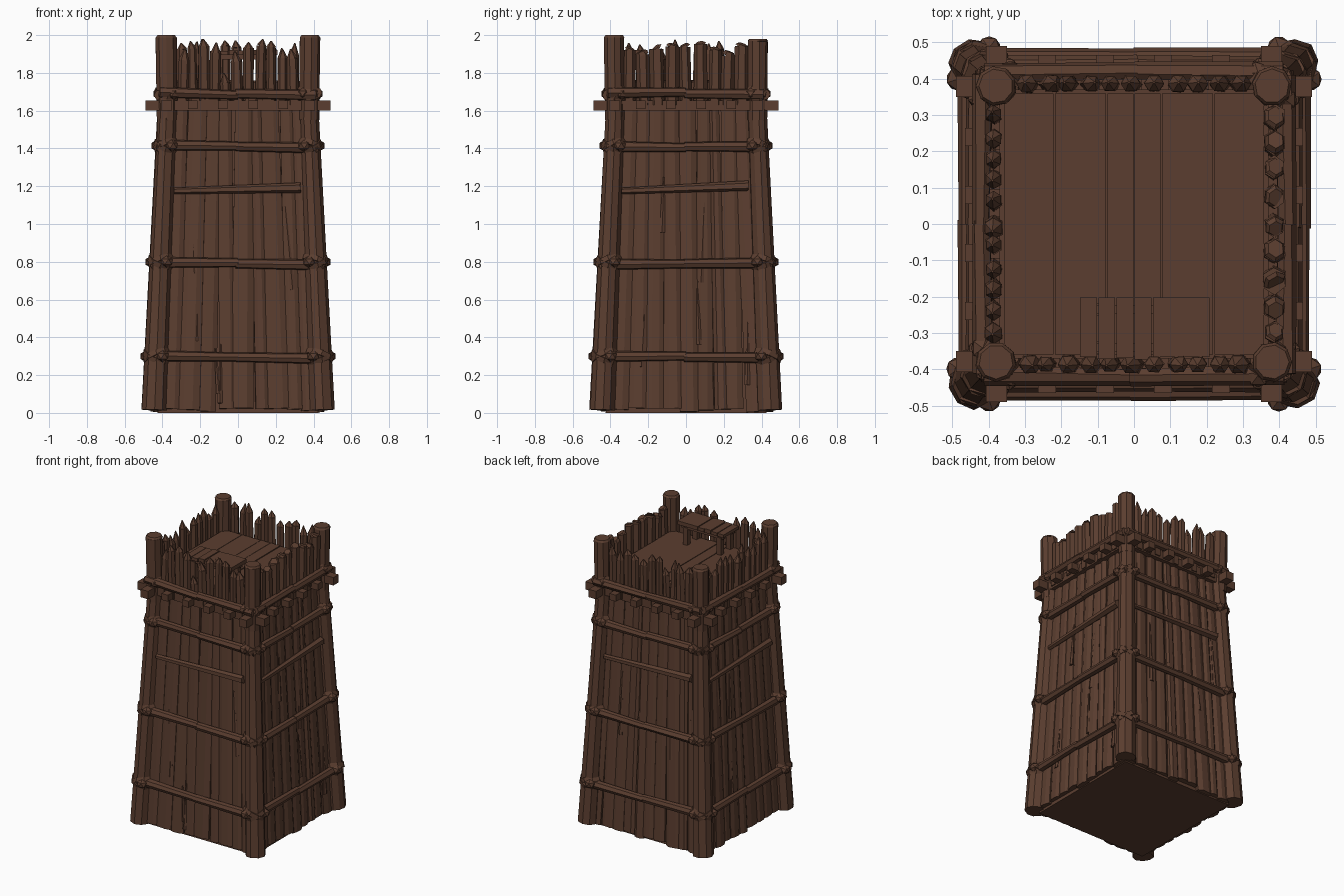
import bpy, bmesh, math, random
from mathutils import Matrix, Vector

random.seed(7)
cube = bpy.data.objects.get("Cube")
if cube:
    bpy.data.objects.remove(cube, do_unlink=True)

wood = bpy.data.materials.new("dark brown wood")
wood.use_nodes = True
colour = (0.105, 0.048, 0.029, 1)
wood.diffuse_color = colour
wood.node_tree.nodes["Principled BSDF"].inputs["Base Color"].default_value = colour

SIDES = [Matrix.Rotation(k * math.pi / 2, 4, 'Z') for k in range(4)]
TOP = 1.62           # where the sloped walls end
rnd = random.uniform


def lerp(a, b, t):
    return a + (b - a) * t


def finish(name, bm):
    mesh = bpy.data.meshes.new(name)
    bmesh.ops.recalc_face_normals(bm, faces=bm.faces)
    bm.to_mesh(mesh)
    bm.free()
    mesh.materials.append(wood)
    obj = bpy.data.objects.new(name, mesh)
    bpy.context.collection.objects.link(obj)
    return obj


def log(bm, frame, p0, p1, r0, r1, n=8, flat=1.0, rough=0.0):
    """Tapered n-sided timber from p0 to p1, optionally flattened in y."""
    p0, p1 = Vector(p0), Vector(p1)
    d = p1 - p0
    turn = Vector((0, 0, 1)).rotation_difference(d).to_matrix().to_4x4()
    m = (frame @ Matrix.Translation((p0 + p1) / 2) @ turn
         @ Matrix.Diagonal((1, flat, 1, 1)) @ Matrix.Rotation(math.pi / n, 4, 'Z'))
    made = bmesh.ops.create_cone(bm, cap_ends=True, segments=n, radius1=r0,
                                 radius2=r1, depth=d.length, matrix=m)
    for v in made["verts"]:
        v.co += Vector((rnd(-1, 1), rnd(-1, 1), 0)) * rough


def box(bm, frame, lo, hi):
    lo, hi = Vector(lo), Vector(hi)
    m = frame @ Matrix.Translation((lo + hi) / 2) @ Matrix.Diagonal((*(hi - lo), 1))
    bmesh.ops.create_cube(bm, size=1, matrix=m)


def post_centre(z):
    return lerp(0.442, 0.372, min(z / TOP, 1))


def post_radius(z):
    return lerp(0.064, 0.05, min(z / TOP, 1))


def wall_face(z):
    return lerp(0.455, 0.385, z / TOP)


# Solid tapered core behind the planks
bm = bmesh.new()
log(bm, Matrix(), (0, 0, 0), (0, 0, 1.7), 0.425 * math.sqrt(2), 0.355 * math.sqrt(2), 4)
finish("tower_core", bm)

# Sloped wall planks
bm = bmesh.new()
for side in SIDES:
    edges = [-1.0]
    while edges[-1] < 0.85:
        edges.append(edges[-1] + rnd(0.15, 0.27))
    edges = [-1 + 2 * (e + 1) / (edges[-1] + 1) for e in edges]
    for a, b in zip(edges, edges[1:]):
        mid, half = (a + b) / 2, (b - a) / 2
        out, lean, z0 = rnd(-0.007, 0.007), rnd(-0.012, 0.012), rnd(0.005, 0.025)
        r0, r1 = half * 0.42 * 1.12, half * 0.35 * 1.12
        log(bm, side, (mid * 0.41 - lean, -wall_face(0) + 0.022 + out, z0),
            (mid * 0.345 + lean, -wall_face(TOP) + 0.022 + out * 0.5, TOP + rnd(0, 0.04)),
            r0, r1, 8, 0.024 / r0, 0.003)
    # Narrow split slats over the seams
    for i in range(5):
        x, z = rnd(-0.33, 0.33), rnd(0.05, 1.0)
        h = rnd(0.2, 0.5)
        log(bm, side, (x, -wall_face(z) + 0.004, z),
            (x * 0.95 + rnd(-0.03, 0.03), -wall_face(z + h) + 0.004, z + h), 0.016, 0.004, 5, 0.7)
finish("wall_planks", bm)

# Corner posts: sloped lower length and straight upper length
bm = bmesh.new()
for k, side in enumerate(SIDES):
    c0, c1 = post_centre(0), post_centre(TOP)
    log(bm, side, (-c0, -c0, 0.015), (-c1, -c1, TOP + 0.05), 0.068, 0.05, 9, 1, 0.004)
    top = 2.0 if k < 2 else 1.98
    log(bm, side, (-0.376, -0.376, 1.55), (-0.38, -0.38, top - 0.012), 0.053, 0.055, 9, 1, 0.003)
    log(bm, side, (-0.38, -0.38, top - 0.012), (-0.38, -0.38, top), 0.055, 0.047, 9)
finish("corner_posts", bm)

# Horizontal rails tied on the outside of the walls
bm = bmesh.new()
for side in SIDES:
    for z in (0.295, 0.79, 1.41, 1.69):
        y = -wall_face(min(z, TOP)) - (0.03 if z > TOP else 0.012)
        x = post_centre(z) + 0.04
        t = rnd(-0.01, 0.01)
        log(bm, side, (-x, y, z - t), (0, y - 0.006, z + rnd(-0.008, 0.008)), 0.03, 0.024, 7, 1, 0.003)
        log(bm, side, (x, y, z + t), (-0.01, y - 0.006, z), 0.03, 0.025, 7, 1, 0.003)
    y = -wall_face(1.18) - 0.006
    log(bm, side, (-0.34, y, 1.175), (0.33, y, 1.19 + rnd(0, 0.015)), 0.017, 0.027, 6, 1, 0.003)
finish("wall_rails", bm)

# Rope lashings: crossed tilted bands and a knot at every corner joint
bm = bmesh.new()
for side in SIDES:
    for z in (0.3, 0.8, 1.415, 1.69):
        c, r = post_centre(z), post_radius(z) + 0.014
        for tilt in (-1, 1):
            axis = Vector((tilt * 0.35, -tilt * 0.35, 1)).normalized() * 0.014
            p = Vector((-c, -c, z))
            log(bm, side, p - axis, p + axis, r, r, 9, 1, 0.003)
        for along in ((1, 0), (0, 1)):
            p = Vector((-c, -c, z)) + Vector((*along, 0)) * 0.03
            p -= Vector((along[1], along[0], 0)) * (r - 0.02)
            m = side @ Matrix.Translation(p) @ Matrix.Diagonal((1, 1, 0.9, 1))
            bmesh.ops.create_icosphere(bm, subdivisions=1, radius=0.036, matrix=m)
finish("rope_lashings", bm)

# Beams crossing at the corners and joist ends below the parapet
bm = bmesh.new()
for side in SIDES:
    box(bm, side, (-0.49, -0.408, 1.6), (0.49, -0.35, 1.655))
    for x in (-0.24, -0.08, 0.08, 0.24):
        box(bm, side, (x - 0.025, -0.465, 1.61), (x + 0.025, -0.34, 1.655))
    for i in range(9):
        x = lerp(-0.3, 0.3, i / 8)
        box(bm, side, (x - 0.02, -0.415, 1.6 + rnd(0, 0.03)), (x + 0.02, -0.36, 1.67))
finish("beams_and_joists", bm)

# Parapet pickets with sharpened or blunt tops
bm = bmesh.new()
for k, side in enumerate(SIDES):
    count = 11 if k != 1 else 9
    for i in range(count):
        x = lerp(-0.295, 0.295, i / (count - 1)) + rnd(-0.006, 0.006)
        r = 0.31 / count * rnd(0.9, 1.15)
        h = rnd(1.9, 1.985) if k != 1 else rnd(1.91, 1.96)
        if k == 0 and i == 4:
            h = 1.8
        tip = rnd(0.03, 0.065) if k != 1 else rnd(0.006, 0.02)
        shift = rnd(-0.008, 0.008)
        log(bm, side, (x, -0.385, 1.63), (x + shift, -0.387, h - tip), r, r * 0.95, 6, 0.9, 0.003)
        log(bm, side, (x + shift, -0.387, h - tip), (x + shift * 2, -0.39, h),
            r * 0.95, r * (0.12 if k != 1 else 0.7), 6, 0.9)
finish("parapet_pickets", bm)

# Floor boards inside the parapet
bm = bmesh.new()
floor = 1.76
box(bm, Matrix(), (-0.37, -0.37, 1.66), (0.37, 0.37, floor - 0.012))
cuts = (-0.36, -0.22, -0.075, 0, 0.075, 0.22, 0.36)
for a, b in zip(cuts, cuts[1:]):
    box(bm, Matrix(), (a + 0.002, -0.36, floor - 0.02), (b - 0.002, 0.36, floor + rnd(-0.004, 0.004)))
finish("floor_boards", bm)

# Raised bench behind the front parapet
bm = bmesh.new()
cuts = (-0.15, -0.1, -0.05, 0, 0.05, 0.21)
for a, b in zip(cuts, cuts[1:]):
    box(bm, Matrix(), (a + 0.002, -0.365 + rnd(-0.01, 0), 1.895), (b - 0.002, -0.203, 1.92 + rnd(-0.004, 0.004)))
for y in (-0.34, -0.235):
    box(bm, Matrix(), (-0.13, y - 0.012, 1.87), (0.19, y + 0.012, 1.897))
    for x in (-0.1, 0.16):
        box(bm, Matrix(), (x - 0.017, y - 0.017, floor - 0.01), (x + 0.017, y + 0.017, 1.88))
finish("bench", bm)
